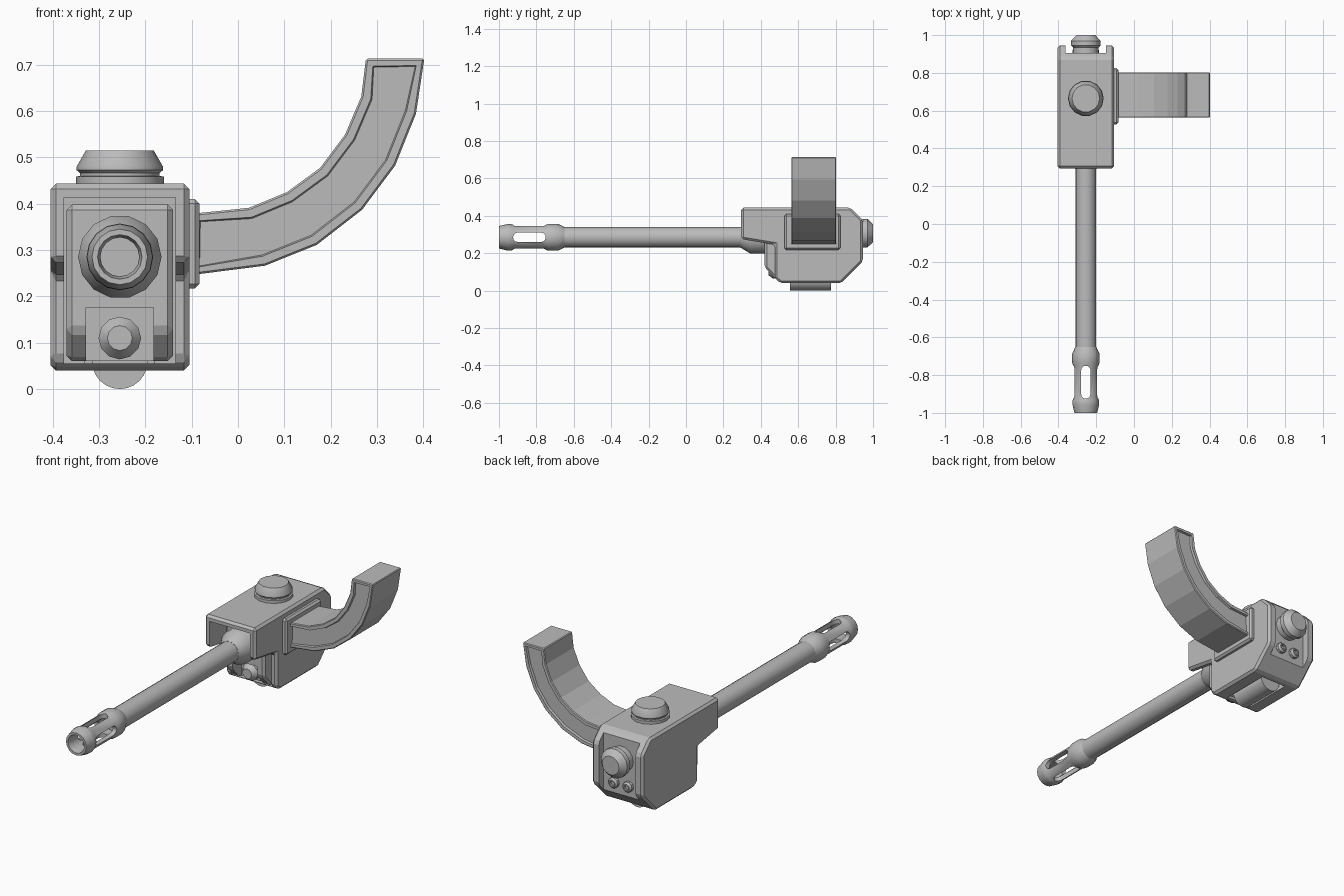
import bpy, bmesh
from math import sin, cos, pi, radians

if "Cube" in bpy.data.objects:
    bpy.data.objects.remove(bpy.data.objects["Cube"], do_unlink=True)

grey = bpy.data.materials.new("gunmetal grey")
grey.use_nodes = True
COLOR = (0.5, 0.5, 0.5, 1)
grey.diffuse_color = COLOR
grey.node_tree.nodes["Principled BSDF"].inputs["Base Color"].default_value = COLOR

CX = -0.255   # centre line of the receiver
BZ = 0.285    # bore height


def finish(name, bm):
    bmesh.ops.recalc_face_normals(bm, faces=bm.faces)
    mesh = bpy.data.meshes.new(name)
    bm.to_mesh(mesh)
    bm.free()
    mesh.materials.append(grey)
    ob = bpy.data.objects.new(name, mesh)
    bpy.context.collection.objects.link(ob)
    return ob


def place(axis, d, a, b):
    return {"X": (d, a, b), "Y": (a, d, b), "Z": (a, b, d)}[axis]


def prism(name, pts, axis, lo, hi):
    bm = bmesh.new()
    rings = [[bm.verts.new(place(axis, d, a, b)) for a, b in pts] for d in (lo, hi)]
    bm.faces.new(rings[0])
    bm.faces.new(rings[1])
    n = len(pts)
    for i in range(n):
        j = (i + 1) % n
        bm.faces.new((rings[0][i], rings[0][j], rings[1][j], rings[1][i]))
    return finish(name, bm)


def box(name, x, y, z):
    return prism(name, [(x[0], z[0]), (x[1], z[0]), (x[1], z[1]), (x[0], z[1])], "Y", *y)


def lathe(name, profile, axis, a, b, n=16):
    """Revolve (radius, distance) points; a zero radius closes an end."""
    bm = bmesh.new()
    rings = []
    for r, d in profile:
        steps = [2 * pi * i / n for i in range(n)] if r else [0]
        rings.append([bm.verts.new(place(axis, d, a + r * cos(t), b + r * sin(t))) for t in steps])
    for p, q in zip(rings, rings[1:]):
        for i in range(n):
            j = (i + 1) % n
            if len(p) == 1:
                bm.faces.new((p[0], q[i], q[j]))
            elif len(q) == 1:
                bm.faces.new((p[i], p[j], q[0]))
            else:
                bm.faces.new((p[i], p[j], q[j], q[i]))
    return finish(name, bm)


def apply(ob, mod):
    bpy.context.view_layer.objects.active = ob
    bpy.ops.object.modifier_apply(modifier=mod.name)


def bevel(ob, width):
    mod = ob.modifiers.new("bevel", "BEVEL")
    mod.width, mod.segments, mod.limit_method = width, 1, "ANGLE"
    mod.angle_limit = radians(25)
    apply(ob, mod)
    return ob


def cut(ob, *cutters):
    for c in cutters:
        mod = ob.modifiers.new("cut", "BOOLEAN")
        mod.operation, mod.object, mod.solver = "DIFFERENCE", c, "EXACT"
        apply(ob, mod)
        bpy.data.objects.remove(c, do_unlink=True)
    return ob


def smooth(*obs):
    bpy.ops.object.select_all(action="DESELECT")
    for ob in obs:
        ob.select_set(True)
        bpy.context.view_layer.objects.active = ob
    bpy.ops.object.shade_smooth_by_angle(angle=radians(32))


# Receiver shell, open at the front, with a rear recess and a slot underneath
shell_side = [(.295, .443), (.88, .443), (.945, .378), (.945, .155), (.83, .04),
              (.505, .04), (.475, .065), (.475, .245), (.295, .275)]
shell = bevel(prism("receiver_shell", shell_side, "X", -.405, -.105), .012)
cut(shell,
    box("front_cut", (-.375, -.135), (.2, .6), (.055, .413)),
    box("rear_cut", (-.363, -.147), (.905, 1.1), (0, .6)),
    box("bottom_cut", (CX - .075, CX + .075), (.53, .8), (-.1, .08)))

# Inner block seen through the open front
core_side = [(.42, .398), (.42, .125), (.48, .06), (.52, .06), (.52, .398)]
core = bevel(prism("inner_block", core_side, "X", -.37, -.14), .012)
cut(core, box("core_cut", (CX - .073, CX + .073), (.3, .5), (0, .176)))

# Roller under the receiver
roller = lathe("bottom_roller", [(0, .555), (.06, .555), (.06, .775), (0, .775)], "Y", CX, .06, 24)

# Knob on top and charging knob at the rear
top_knob = lathe("top_knob", [(0, .43), (.095, .43), (.095, .458), (.086, .46), (.086, .466),
                              (.093, .472), (.093, .48), (.073, .515), (0, .515)], "Z", CX, .665, 14)
rear_knob = lathe("rear_knob", [(0, .88), (.068, .88), (.068, .935), (.078, .945), (.078, .97),
                                (.05, 1), (0, 1)], "Y", CX, .307, 14)

# Paired hollow studs below the rear knob
studs = [lathe(side + "_rear_stud", [(0, .89), (.028, .89), (.028, .92), (.02, .93), (.014, .93),
                                     (.014, .915), (0, .915)], "Y", CX + s * .042, .172, 10)
         for side, s in (("right", -1), ("left", 1))]

# Small nozzle in the lower front pocket
nozzle = lathe("front_nozzle", [(0, .51), (.046, .51), (.046, .465), (.027, .44), (0, .44)],
               "Y", CX, .11, 12)

# Barrel, its tapered collar and the slotted muzzle
collar = lathe("barrel_collar", [(0, .44), (.09, .44), (.09, .345), (.056, .29), (0, .29)], "Y", CX, BZ, 14)
barrel = lathe("barrel", [(0, .4), (.055, .4), (.055, -.67), (0, -.67)], "Y", CX, BZ)
muzzle = lathe("muzzle", [(0, -.7), (.042, -.7), (.042, -.97), (.048, -1), (.06, -1), (.071, -.955),
                          (.071, -.935), (.065, -.92), (.065, -.755), (.072, -.735), (.072, -.685),
                          (.055, -.65), (0, -.65)], "Y", CX, BZ)


def slot(axis, centre):
    pts = []
    for y, start in ((-.775, -pi / 2), (-.9, pi / 2)):
        for i in range(7):
            t = start + pi * i / 6
            pts.append((y + .025 * cos(t), centre + .025 * sin(t)))
    if axis == "Z":
        pts = [(b, a) for a, b in pts]
    mid = CX if axis == "X" else BZ
    return prism("slot_cutter", pts, axis, mid - .2, mid + .2)


cut(muzzle, slot("X", BZ), slot("Z", CX))

# Magazine mounting plate
bevel(box("magazine_plate", (-.12, -.083), (.527, .825), (.217, .41)), .01)

# Curved magazine with a recessed panel on each side
lower = [(-.1, .246), (.058, .266), (.17, .311), (.268, .387), (.339, .482), (.384, .594), (.402, .713)]
upper = [(-.1, .378), (.024, .391), (.106, .425), (.177, .477), (.231, .549), (.266, .631), (.276, .713)]
magazine = bevel(prism("curved_magazine", lower + upper[::-1], "Y", .563, .803), .004)
bm = bmesh.new()
bm.from_mesh(magazine.data)
sides = [f for f in bm.faces if abs(f.normal.y) > .99 and len(f.verts) > 8]
bmesh.ops.inset_individual(bm, faces=sides, thickness=.017)
bmesh.ops.inset_individual(bm, faces=sides, thickness=.003, depth=-.012)
bm.to_mesh(magazine.data)
bm.free()

smooth(roller, top_knob, rear_knob, nozzle, collar, barrel, muzzle, *studs)
